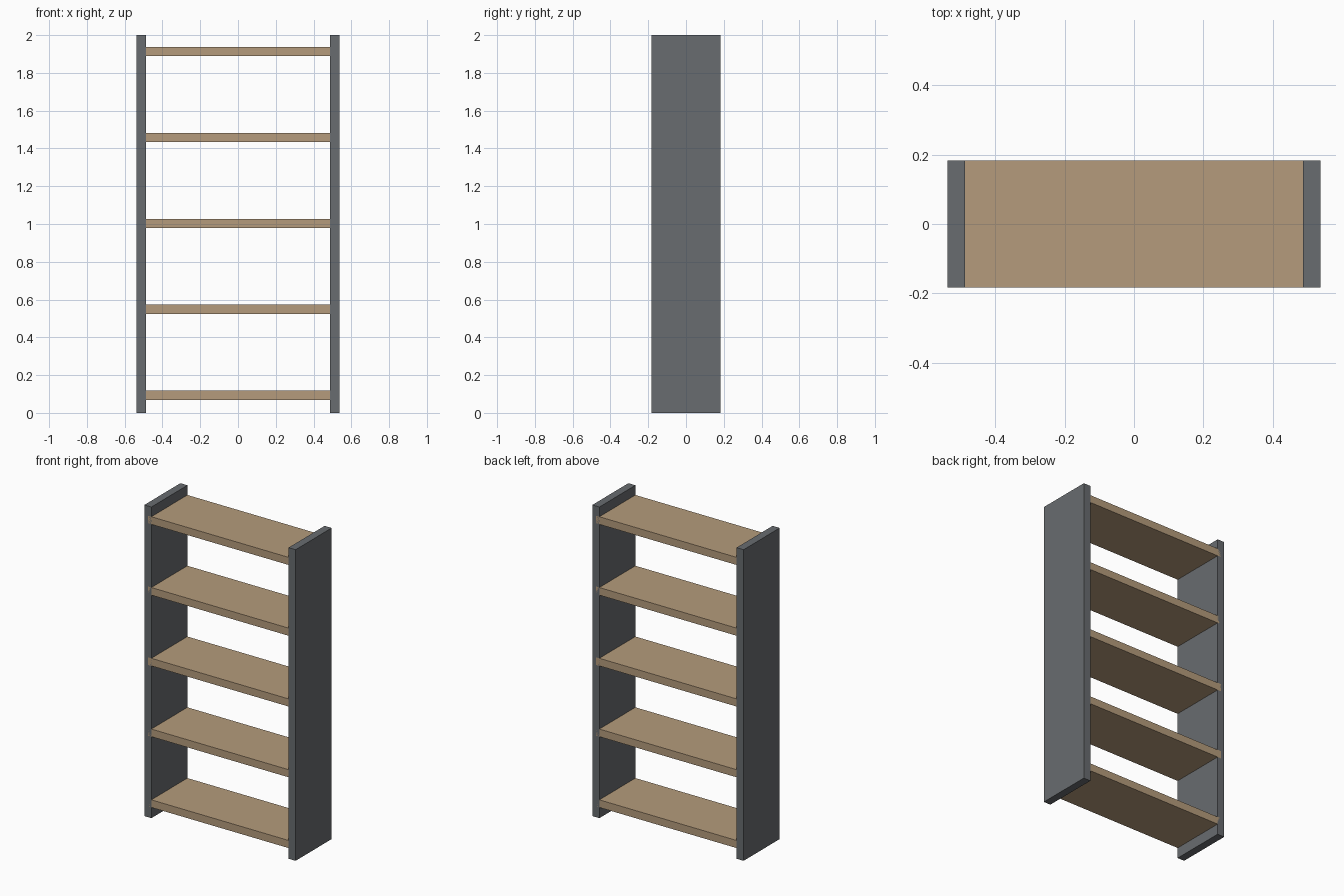
import bpy

if "Cube" in bpy.data.objects:
    bpy.data.objects.remove(bpy.data.objects["Cube"])

DEPTH = 0.366
PANEL_T = 0.05
SHELF_T = 0.049


def material(name, color):
    mat = bpy.data.materials.new(name)
    mat.diffuse_color = (*color, 1)
    mat.use_nodes = True
    mat.node_tree.nodes["Principled BSDF"].inputs["Base Color"].default_value = mat.diffuse_color
    return mat


def box(name, size, location, mat):
    bpy.ops.mesh.primitive_cube_add(size=1, location=location)
    obj = bpy.context.object
    obj.name = name
    obj.scale = size
    bpy.ops.object.transform_apply(location=False, rotation=False, scale=True)
    obj.data.materials.append(mat)
    return obj


wood = material("wood", (0.46, 0.33, 0.20))
grey = material("dark_grey", (0.14, 0.15, 0.16))

# Upright side panels
for side, x in (("left", -0.513), ("right", 0.513)):
    box(f"{side}_panel", (PANEL_T, DEPTH, 2.0), (x, 0, 1.0), grey)

# Five evenly spaced shelves, housed halfway into the panels
for i in range(5):
    box(f"shelf_{i + 1}", (1.026, DEPTH, SHELF_T), (0, 0, 0.093 + i * 0.455), wood)
